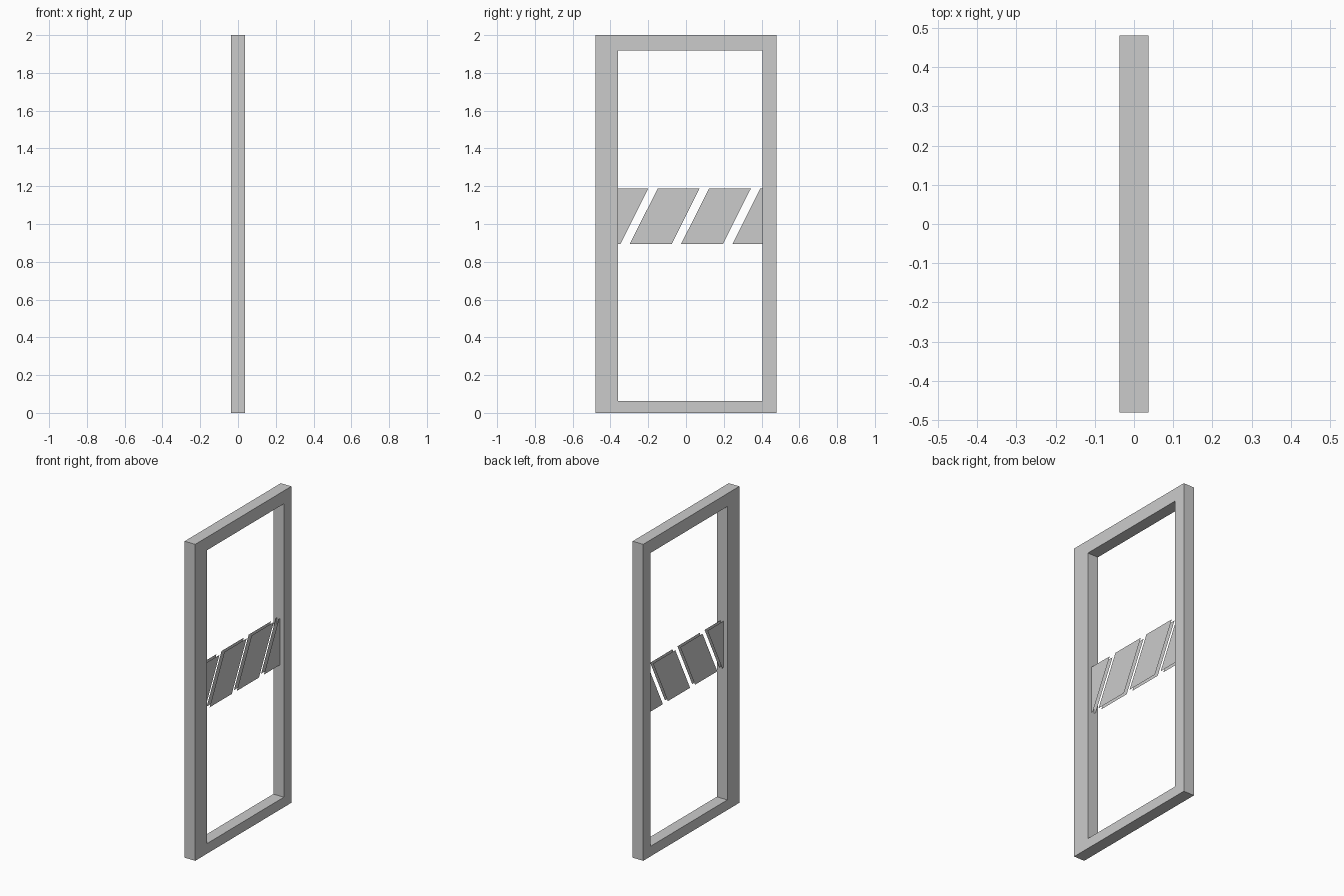
import bpy, bmesh

if "Cube" in bpy.data.objects:
    bpy.data.objects.remove(bpy.data.objects["Cube"])

HALF_DEPTH = 0.037          # frame half thickness
Y0, Y1 = -0.36, 0.405       # opening sides
Z0, Z1 = 0.064, 1.918       # opening bottom and top


def make_object(name, bm):
    mesh = bpy.data.meshes.new(name)
    bm.to_mesh(mesh)
    bm.free()
    obj = bpy.data.objects.new(name, mesh)
    bpy.context.collection.objects.link(obj)
    return obj


def rect(y0, y1, z0, z1):
    return [(y0, z0), (y1, z0), (y1, z1), (y0, z1)]


# Door frame: one ring with an off-centre opening
bm = bmesh.new()
outer, inner = rect(-0.48, 0.48, 0, 2), rect(Y0, Y1, Z0, Z1)
rings = [[bm.verts.new((x, y, z)) for y, z in loop]
         for x, loop in ((HALF_DEPTH, outer), (HALF_DEPTH, inner),
                         (-HALF_DEPTH, inner), (-HALF_DEPTH, outer))]
for a, b in zip(rings, rings[1:] + rings[:1]):
    for i in range(4):
        j = (i + 1) % 4
        bm.faces.new((a[i], a[j], b[j], b[i]))
bmesh.ops.recalc_face_normals(bm, faces=bm.faces)
make_object("door_frame", bm)


# Slanted warning stripes: a flat layer on each side of the clear pane
def stripe_layer(name, x):
    bm = bmesh.new()
    width, pitch, slant = 0.222, 0.2715, 0.1475
    clamp = lambda y: max(Y0, min(Y1, y))
    for i in range(4):
        y = -0.5695 + i * pitch
        pts = [(clamp(y), 0.893), (clamp(y + width), 0.893),
               (clamp(y + width + slant), 1.187), (clamp(y + slant), 1.187)]
        if x < 0:
            pts.reverse()
        bm.faces.new([bm.verts.new((x, py, pz)) for py, pz in pts])
    make_object(name, bm)


stripe_layer("stripes_right", 0.01)
stripe_layer("stripes_left", -0.01)
